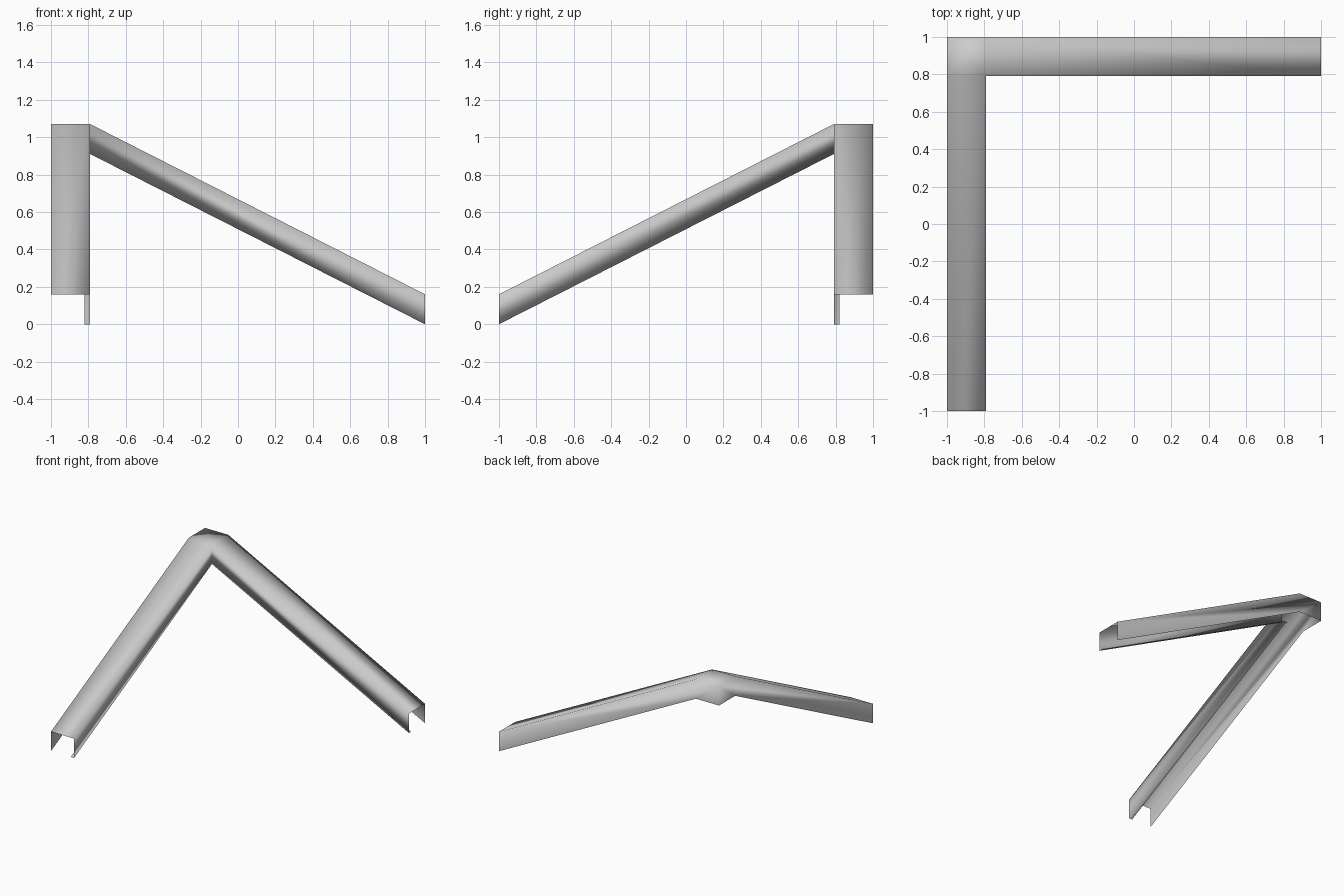
import bpy
import bmesh

cube = bpy.data.objects.get("Cube")
if cube:
    bpy.data.objects.remove(cube, do_unlink=True)

WIDTH, HEIGHT, LIP = 0.21, 0.16, 0.03
TOP = 1.07
BEND = 1 - WIDTH  # where the arms start to slope down

mat = bpy.data.materials.new("light_grey_metal")
mat.use_nodes = True
grey = (0.6, 0.6, 0.6, 1)
mat.diffuse_color = grey
mat.node_tree.nodes["Principled BSDF"].inputs["Base Color"].default_value = grey

# Open channel section: (distance in from the outer side, height below the top)
profile = [(0, -HEIGHT), (0, 0), (WIDTH, 0), (WIDTH, -HEIGHT), (WIDTH - LIP, -HEIGHT)]

# Sections along the bent channel: front end, bend, mitre, bend, left end
stations = [
    lambda o: (-1 + o, -1, HEIGHT),
    lambda o: (-1 + o, BEND, TOP),
    lambda o: (-1 + o, 1 - o, TOP),
    lambda o: (-BEND, 1 - o, TOP),
    lambda o: (1, 1 - o, HEIGHT),
]

bm = bmesh.new()
rings = []
for station in stations:
    ring = []
    for offset, drop in profile:
        x, y, z = station(offset)
        ring.append(bm.verts.new((x, y, z + drop)))
    rings.append(ring)
for a, b in zip(rings, rings[1:]):
    for i in range(len(profile) - 1):
        bm.faces.new((a[i], a[i + 1], b[i + 1], b[i]))

# Collapse the sections that meet at the inner corner, and flatten the corner top
bmesh.ops.remove_doubles(bm, verts=bm.verts, dist=0.0001)
bmesh.ops.dissolve_limit(bm, angle_limit=0.01, verts=bm.verts, edges=bm.edges)
bmesh.ops.recalc_face_normals(bm, faces=bm.faces)
top_face = max(bm.faces, key=lambda f: f.calc_center_median().z)
if top_face.normal.z < 0:
    bmesh.ops.reverse_faces(bm, faces=bm.faces)

mesh = bpy.data.meshes.new("corner_channel")
bm.to_mesh(mesh)
bm.free()
mesh.materials.append(mat)
channel = bpy.data.objects.new("corner_channel", mesh)
bpy.context.collection.objects.link(channel)

# Rolled sheet look: shading runs smoothly over the folds
for poly in mesh.polygons:
    poly.use_smooth = True
